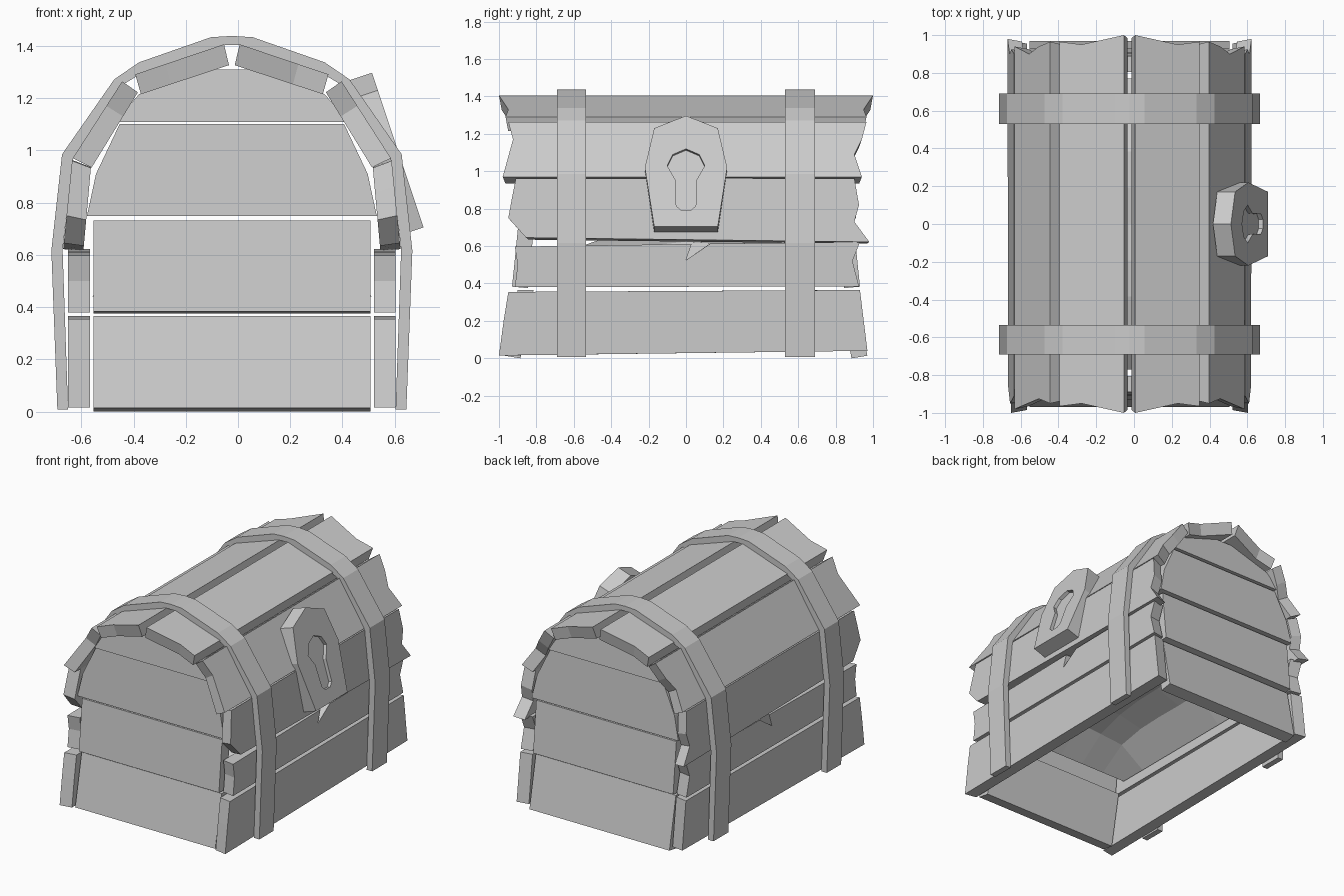
import bpy, bmesh, math, random
from mathutils import Vector

if "Cube" in bpy.data.objects:
    bpy.data.objects.remove(bpy.data.objects["Cube"])

CX = -0.0235  # centre plane of the chest body
random.seed(4)

grey = bpy.data.materials.new("plain grey")
grey.diffuse_color = (0.6, 0.6, 0.6, 1)
grey.use_nodes = True
grey.node_tree.nodes["Principled BSDF"].inputs["Base Color"].default_value = grey.diffuse_color


def add_object(name, bm, x=CX, mirror=None):
    """Turn a bmesh into a scene object, optionally mirrored on X or Y."""
    bmesh.ops.recalc_face_normals(bm, faces=bm.faces[:])
    me = bpy.data.meshes.new(name)
    bm.to_mesh(me)
    bm.free()
    me.materials.append(grey)
    ob = bpy.data.objects.new(name, me)
    ob.location.x = x
    bpy.context.collection.objects.link(ob)
    if mirror:
        m = ob.modifiers.new("Mirror", "MIRROR")
        m.use_axis = (mirror == "X", mirror == "Y", False)
        m.use_mirror_merge = False
    return ob


def prism(name, ring_a, ring_b, x=CX, mirror=None):
    """Solid between two matching outlines."""
    bm = bmesh.new()
    a = [bm.verts.new(p) for p in ring_a]
    b = [bm.verts.new(p) for p in ring_b]
    n = len(a)
    bm.faces.new(a)
    bm.faces.new(b[::-1])
    for i in range(n):
        j = (i + 1) % n
        bm.faces.new((a[j], a[i], b[i], b[j]))
    return add_object(name, bm, x, mirror)


def plank(name, outer, inner, front_end, back_end, top_notch=()):
    """Long board: outer/inner = bottom and top (x, z); ends = (y, z) going up."""
    outline = list(back_end) + list(top_notch) + list(front_end)[::-1]
    (ox0, oz0), (ox1, oz1) = outer
    (ix0, iz0), (ix1, iz1) = inner
    ring_o, ring_i = [], []
    for y, z in outline:
        t = (z - oz0) / (oz1 - oz0)
        ring_o.append((ox0 + (ox1 - ox0) * t, y, z))
        ring_i.append((ix0 + (ix1 - ix0) * t, y * 0.985, iz0 + (iz1 - iz0) * t))
    return prism(name, ring_o, ring_i, mirror="X")


# side planks with splintered ends
plank("base_plank_lower", [(.627, .015), (.627, .36)], [(.544, .015), (.544, .36)],
      [(-1, .015), (-.975, .2), (-.95, .355)], [(.97, .04), (.93, .365)])
plank("base_plank_upper", [(.627, .38), (.627, .615)], [(.544, .38), (.544, .615)],
      [(-.915, .38), (-.9, .5), (-.915, .597)],
      [(.925, .385), (.89, .52), (.93, .622)],
      [(.13, .613), (0, .525), (.03, .611)])
plank("lid_plank_lower", [(.645, .63), (.612, .957)], [(.568, .62), (.54, .93)],
      [(-.855, .645), (-.95, .75), (-.93, .86), (-.91, .96)],
      [(.98, .622), (.9, .73), (.925, .82), (.9, .962)],
      [(0, .963)])
plank("lid_plank_middle", [(.607, .973), (.42, 1.264)], [(.535, .937), (.36, 1.222)],
      [(-.98, .97), (-.925, 1.17), (-.95, 1.264)],
      [(.94, .97), (.9, 1.09), (.94, 1.17), (.965, 1.264)])
plank("lid_plank_top", [(.37, 1.291), (.03, 1.406)], [(.348, 1.215), (.011, 1.326)],
      [(-.965, 1.291), (-.95, 1.33), (-1, 1.406)],
      [(.965, 1.291), (.95, 1.33), (1, 1.406)])


# end wall boards, leaning slightly inwards
def end_board(name, half, y_bottom, y_top, raised, thick=.085):
    outline = half + [(-x, z) for x, z in half[::-1]]
    z0, z1 = half[0][1], half[-1][1]
    lean = (y_bottom - y_top) / (z1 - z0)
    front, back = [], []
    for x, z in outline:
        y = y_bottom - lean * (z - z0)
        # raise the outer lower edge a little so the board tilts
        front.append((x, -y, z + raised if z == z0 else z))
        back.append((x, -y + thick, z))
    prism(name, front, back, mirror="Y")


end_board("end_board_1", [(.53, 0), (.53, .365)], .97, .9, .014)
end_board("end_board_2", [(.53, .375), (.53, .732)], .93, .895, .008)
end_board("end_board_3", [(.555, .748), (.52, .91), (.43, 1.1)], .91, .89, 0)
end_board("end_board_4", [(.45, 1.108), (.355, 1.215), (.07, 1.31)], .905, .89, 0)

# straps wrapping the whole chest
outer = [(.668, .008), (.691, .617), (.65, .985), (.45, 1.272), (.355, 1.337), (.08, 1.433)]
inner = [(.627, .008), (.648, .62), (.607, .973), (.42, 1.25), (.345, 1.295), (.03, 1.403)]
arch = (outer + [(0, 1.438)] + [(-x, z) for x, z in outer[::-1]]
        + [(-x, z) for x, z in inner] + inner[::-1])
for name, y0, y1 in (("front_strap", -.69, -.535), ("back_strap", .53, .69)):
    prism(name, [(x, y0, z) for x, z in arch], [(x, y1, z) for x, z in arch])

# uneven heap lying inside the chest, open underneath
NX, NY = 6, 8
bm = bmesh.new()
grid = []
for i in range(NX + 1):
    row = []
    for j in range(NY + 1):
        u, v = 2 * i / NX - 1, 2 * j / NY - 1
        bump = (1 - u ** 4) * (1 - v ** 4)
        z = .44 + .22 * bump + random.uniform(-.015, .02) * (bump > 0)
        row.append(bm.verts.new((.535 * u, .77 * v, z)))
    grid.append(row)
for i in range(NX):
    for j in range(NY):
        bm.faces.new((grid[i][j], grid[i + 1][j], grid[i + 1][j + 1], grid[i][j + 1]))
heap = add_object("treasure_heap", bm)
if heap.data.polygons[NX * NY // 2].normal.z < 0:
    heap.data.flip_normals()

# lock plate on a slanted plane, with a sunken keyhole
NORMAL = Vector((.949, 0, .316))


def on_plate(pts, depth):
    return [Vector((.513 + (1.297 - z) * .333, y, z)) - NORMAL * depth for y, z in pts]


def both_sides(half):
    return half + [(-y, z) for y, z in half[::-1] if y > 0]


plate = both_sides([(0, 1.297), (.17, 1.23), (.22, 1.02), (.17, .705)])
hole = both_sides([(0, 1.12), (.07, 1.09), (.1, 1.03), (.057, .955), (.052, .815), (.025, .79)])
lock = prism("lock_plate", on_plate(plate, 0), on_plate(plate, .1), x=0)
cutter = prism("keyhole_cutter", on_plate(hole, -.05), on_plate(hole, .024), x=0)
cutter.hide_render = True
cutter.hide_viewport = True
cut = lock.modifiers.new("Keyhole", "BOOLEAN")
cut.operation = "DIFFERENCE"
cut.solver = "EXACT"
cut.object = cutter
